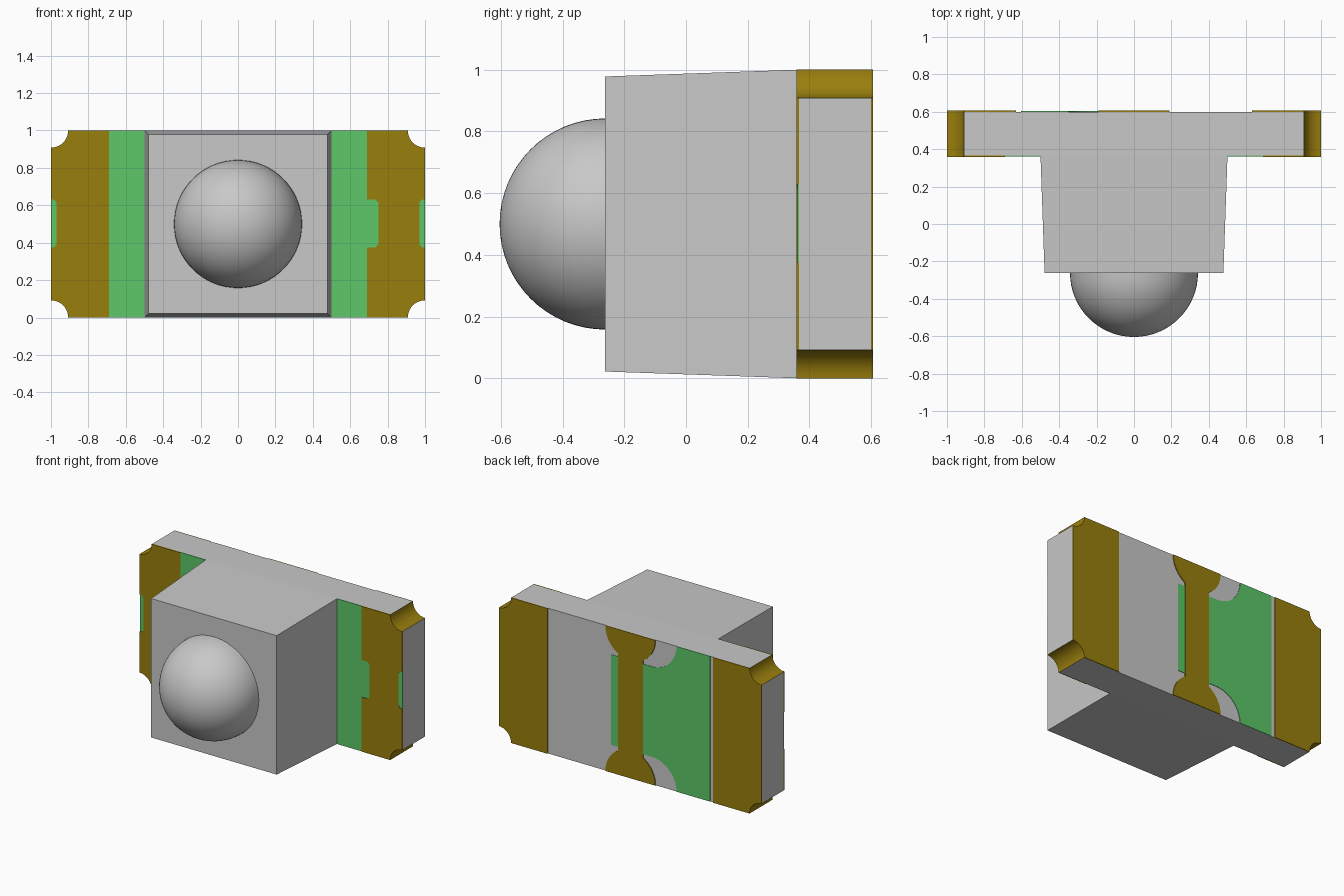
import bpy, bmesh, math
from mathutils import Vector

cube = bpy.data.objects.get("Cube")
if cube:
    bpy.data.objects.remove(cube, do_unlink=True)


def material(name, rgb):
    m = bpy.data.materials.new(name)
    m.use_nodes = True
    m.diffuse_color = (*rgb, 1)
    bsdf = next(n for n in m.node_tree.nodes if n.type == 'BSDF_PRINCIPLED')
    bsdf.inputs["Base Color"].default_value = (*rgb, 1)
    bsdf.inputs["Roughness"].default_value = 0.6
    return m


GREY = material("light grey", (0.58, 0.58, 0.58))
GOLD = material("dark gold", (0.32, 0.21, 0.004))
GREEN = material("mask green", (0.11, 0.57, 0.14))


def finish(name, bm, mats, smooth=False):
    bmesh.ops.recalc_face_normals(bm, faces=bm.faces[:])
    me = bpy.data.meshes.new(name)
    bm.to_mesh(me)
    bm.free()
    ob = bpy.data.objects.new(name, me)
    bpy.context.collection.objects.link(ob)
    for m in mats:
        me.materials.append(m)
    if smooth:
        bpy.ops.object.select_all(action='DESELECT')
        ob.select_set(True)
        bpy.context.view_layer.objects.active = ob
        bpy.ops.object.shade_smooth_by_angle(angle=math.radians(30))
    return ob


def prism(name, outline, y0, y1, mat, notch_mat=None):
    """Extrude an (x, z) outline from y0 to y1; slanted sides may take notch_mat."""
    bm = bmesh.new()
    face = bm.faces.new([bm.verts.new((x, y0, z)) for x, z in outline])
    ext = bmesh.ops.extrude_face_region(bm, geom=[face])
    verts = [v for v in ext["geom"] if isinstance(v, bmesh.types.BMVert)]
    bmesh.ops.translate(bm, verts=verts, vec=(0, y1 - y0, 0))
    if notch_mat:
        bm.normal_update()
        for f in bm.faces:
            if abs(f.normal.x) > 0.03 and abs(f.normal.z) > 0.03:
                f.material_index = 1
    return finish(name, bm, [mat, notch_mat] if notch_mat else [mat], bool(notch_mat))


def arc(cx, cz, r, a0, a1, n=10):
    pts = []
    for i in range(n + 1):
        a = math.radians(a0 + (a1 - a0) * i / n)
        pts.append((cx + r * math.cos(a), cz + r * math.sin(a)))
    return pts


def tab(x_open, x_deep, z0=0.375, z1=0.63, c=0.015):
    """Upward path around a rectangular tab with clipped inner corners."""
    s = c if x_deep > x_open else -c
    return [(x_open, z0), (x_deep - s, z0), (x_deep, z0 + c),
            (x_deep, z1 - c), (x_deep - s, z1), (x_open, z1)]


def flip(pts, s):
    return [(s * x, z) for x, z in pts]


R = 0.092                                  # corner notch radius
FACE_F, FACE_B = 0.366, 0.6                # board faces
low = arc(1, 0, R, 180, 90)
high = arc(1, 1, R, 270, 180)

# Circuit board with plated corner notches
right_side = low + high
prism("circuit_board", right_side + flip(right_side[::-1], -1),
      FACE_F, FACE_B, GREY, GOLD)

# Pads, solder mask strips and end marks on both ends
for s, side in ((1, "left"), (-1, "right")):
    edge = tab(0.69, 0.75) if s > 0 else []
    prism(f"front_pad_{side}",
          flip([(0.69, 0)] + low + tab(1, 0.97) + high + [(0.69, 1)] + edge[::-1], s),
          0.358, FACE_F, GOLD)
    prism(f"front_mask_{side}",
          flip([(0.5, 0), (0.69, 0)] + edge + [(0.69, 1), (0.5, 1)], s),
          0.362, FACE_F, GREEN)
    prism(f"end_mark_{side}", flip(tab(1, 0.97), s), 0.362, FACE_F, GREEN)
    prism(f"back_pad_{side}", flip([(0.63, 0)] + low + high + [(0.63, 1)], s),
          FACE_B, 0.606, GOLD)

# Back solder mask, cut away around the flared trace ends
D = 0.19
prism("back_mask",
      [(0.15, D)] + arc(-0.16, 0, D, 90, 180) + [(-0.605, 0), (-0.605, 1)]
      + arc(-0.16, 1, D, 180, 270) + [(0.15, 1 - D)],
      FACE_B, 0.603, GREEN)

# Back trace: narrow bar with half-round flares at top and bottom
W = 0.095
a = math.degrees(math.acos(W / D))
prism("back_trace",
      arc(0, 0, D, 0, a) + arc(0, 1, D, -a, 0)
      + arc(0, 1, D, 180, 180 + a) + arc(0, 0, D, 180 - a, 180),
      FACE_B, 0.606, GOLD)

# Tapered housing
bm = bmesh.new()
bmesh.ops.create_cube(bm, size=1)
for v in bm.verts:
    front = v.co.y < 0
    k = 0.478 if front else 0.5
    v.co = Vector((math.copysign(k, v.co.x), -0.262 if front else FACE_F,
                   0.5 + math.copysign(k, v.co.z)))
finish("housing", bm, [GREY])

# Hemispherical lens on the housing front
bm = bmesh.new()
bmesh.ops.create_uvsphere(bm, u_segments=64, v_segments=32, radius=0.342)
bmesh.ops.delete(bm, geom=[v for v in bm.verts if v.co.z < -0.001], context='VERTS')
for v in bm.verts:
    x, y, z = v.co
    v.co = (x, -0.262 - z, 0.5 + y)
finish("lens_dome", bm, [GREY], True)
